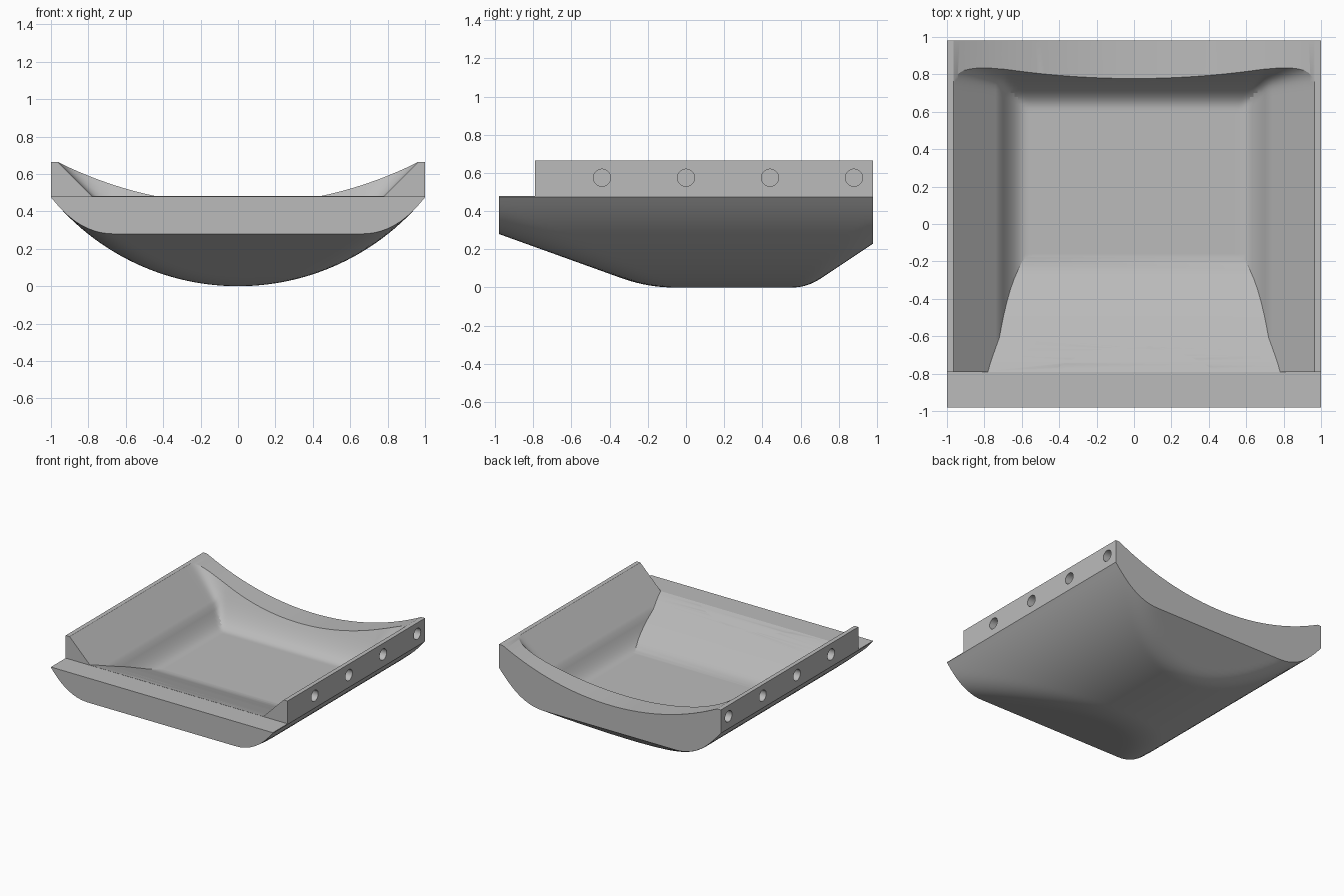
import bpy, bmesh, math

if "Cube" in bpy.data.objects:
    bpy.data.objects.remove(bpy.data.objects["Cube"], do_unlink=True)

FLOOR = 0.265
WALL_TOP = 0.665
LIP_Z = 0.48
LIP_BACK = -0.79

grey = bpy.data.materials.new("plain grey")
grey.use_nodes = True
grey.diffuse_color = (0.5, 0.5, 0.5, 1)
grey.node_tree.nodes["Principled BSDF"].inputs["Base Color"].default_value = (0.5, 0.5, 0.5, 1)


def finish(bm, name):
    bmesh.ops.recalc_face_normals(bm, faces=bm.faces)
    mesh = bpy.data.meshes.new(name)
    bm.to_mesh(mesh)
    bm.free()
    mesh.materials.append(grey)
    obj = bpy.data.objects.new(name, mesh)
    bpy.context.collection.objects.link(obj)
    return obj


def slab(name, half_x, y0, y1, nx, ny, top, bottom):
    """Closed block with a flat top and a shaped underside."""
    bm = bmesh.new()
    bmesh.ops.create_grid(bm, x_segments=nx, y_segments=ny, size=1)
    for v in bm.verts:
        v.co.x *= half_x
        v.co.y = y0 + (v.co.y + 1) / 2 * (y1 - y0)
        v.co.z = bottom(v.co.x, v.co.y)
    rim = [e for e in bm.edges if e.is_boundary]
    made = bmesh.ops.extrude_edge_only(bm, edges=rim)["geom"]
    for v in made:
        if isinstance(v, bmesh.types.BMVert):
            v.co.z = top
    bmesh.ops.contextual_create(bm, geom=[e for e in made if isinstance(e, bmesh.types.BMEdge)])
    return finish(bm, name)


def prism(name, outline, half_x):
    """Side outline of (y, z) points extruded across the width."""
    bm = bmesh.new()
    face = bm.faces.new([bm.verts.new((-half_x, y, z)) for y, z in outline])
    made = bmesh.ops.extrude_face_region(bm, geom=[face])["geom"]
    bmesh.ops.translate(bm, vec=(2 * half_x, 0, 0),
                        verts=[v for v in made if isinstance(v, bmesh.types.BMVert)])
    return finish(bm, name)


def cut(target, tool):
    mod = target.modifiers.new("cut", "BOOLEAN")
    mod.operation = "DIFFERENCE"
    mod.solver = "EXACT"
    mod.object = tool
    bpy.context.view_layer.objects.active = target
    bpy.ops.object.modifier_apply(modifier=mod.name)


def smooth_max(a, b, k):
    h = max(k - abs(a - b), 0) / k
    return max(a, b) + h * h * k / 4


# Outer hull: round belly with sloping front and back
def hull(x, y):
    arc = 1.29 - math.sqrt(1.29 ** 2 - x * x)
    k = 0.05 + 0.1 * x * x
    front = 0.28 - 0.36 * (y + 0.98)
    back = 0.23 - 0.67 * (0.98 - y)
    return smooth_max(smooth_max(arc, front, k), back, k)


# Curved upper edge of the back wall
def rim(x, y):
    return 0.436 + 2.15 - math.sqrt(2.15 ** 2 - x * x)


# Basin: steep rounded walls, sides opening out at 45 degrees
def basin(x, y):
    x = abs(x)
    steep = smooth_max(FLOOR, 0.42 + 2.2 * (x - 0.72), 0.18)
    side = min(steep, max(FLOOR, x - 0.3)) - FLOOR
    back = smooth_max(FLOOR, 0.44 + 2.3 * (y - 0.78), 0.2) - FLOOR
    return FLOOR + (side ** 4 + back ** 4) ** 0.25


body = slab("scoop_body", 1, -0.98, 0.98, 60, 60, WALL_TOP, hull)

# Front ramp and lip, kept out of the upper cutters
ramp = prism("ramp_helper", [
    (-1.3, LIP_Z + 0.001), (LIP_BACK, LIP_Z + 0.001), (-0.74, 0.467), (-0.68, 0.446),
    (-0.58, 0.41), (-0.48, 0.374), (-0.35, 0.323), (-0.26, 0.288), (-0.2, 0.27),
    (-0.12, 0.255), (0, 0.24), (0, -0.5), (-1.3, -0.5)], 1.3)
rim_cutter = slab("rim_cutter", 1.1, -0.9, 1.1, 88, 1, 1.3, rim)
basin_cutter = slab("basin_cutter", 1.1, -0.9, 1.0, 110, 95, 1.2, basin)
lip_cutter = prism("lip_cutter", [(-1.3, LIP_Z), (LIP_BACK, LIP_Z),
                                  (LIP_BACK, 1.3), (-1.3, 1.3)], 1.2)
cut(rim_cutter, ramp)
cut(basin_cutter, ramp)
helpers = [ramp, lip_cutter, rim_cutter, basin_cutter]
for tool in (lip_cutter, rim_cutter, basin_cutter):
    cut(body, tool)

# Blind bolt holes along both sides
for side in (-1, 1):
    for y in (-0.44, 0, 0.44, 0.88):
        bpy.ops.mesh.primitive_cylinder_add(vertices=32, radius=0.045, depth=0.12,
                                            location=(side, y, 0.575),
                                            rotation=(0, math.pi / 2, 0))
        hole = bpy.context.object
        hole.name = "hole_cutter"
        hole.data.materials.append(grey)
        cut(body, hole)
        helpers.append(hole)

for obj in helpers:
    bpy.data.objects.remove(obj, do_unlink=True)

bpy.ops.object.select_all(action="DESELECT")
body.select_set(True)
bpy.context.view_layer.objects.active = body
bpy.ops.object.shade_smooth_by_angle(angle=math.radians(25))
